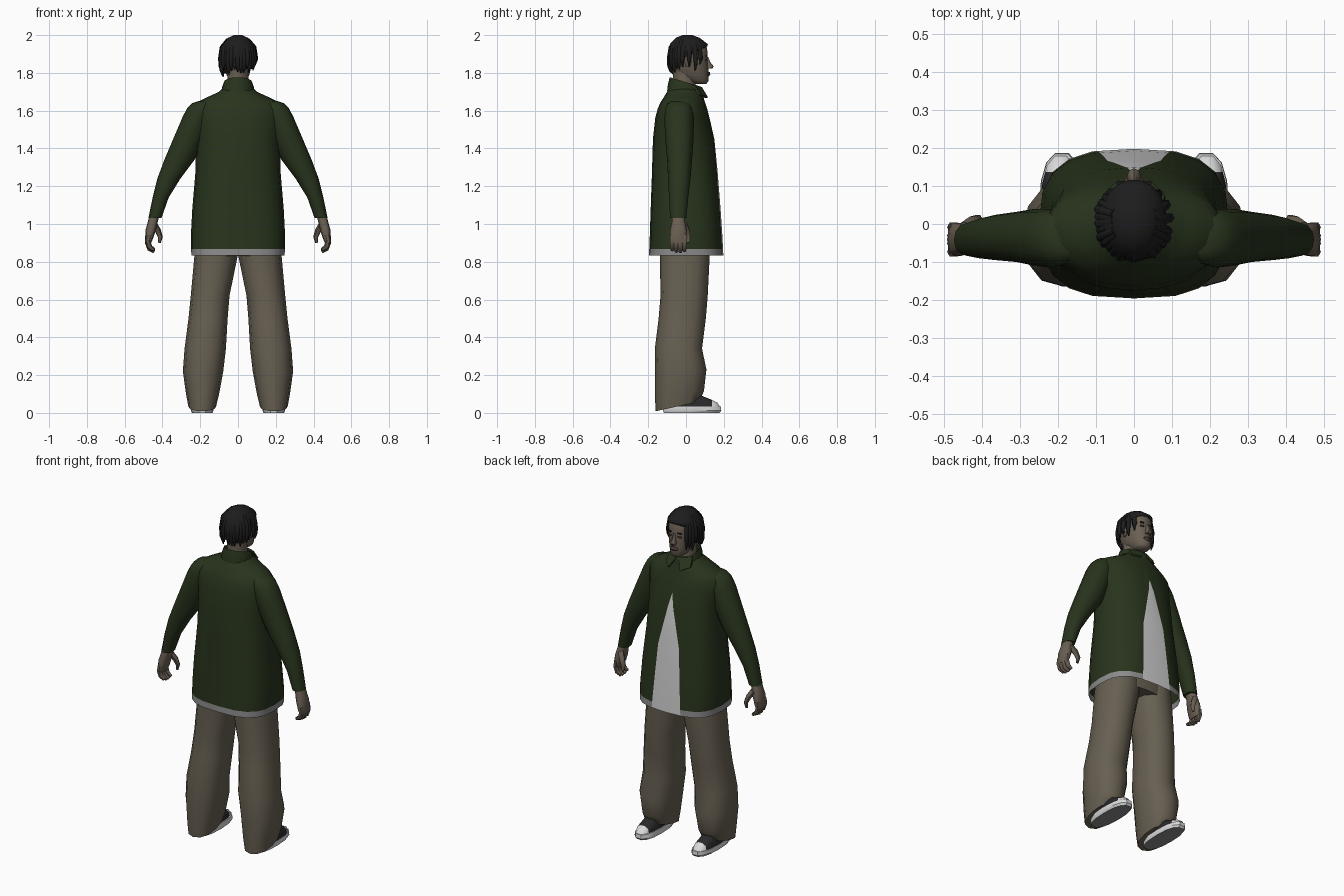
import bpy, bmesh, math, random
from mathutils import Vector

random.seed(4)


def material(name, r, g, b):
    m = bpy.data.materials.new(name)
    m.diffuse_color = (r, g, b, 1)
    return m


GREEN = material("jacket green", 0.021, 0.034, 0.012)
WHITE = material("shirt white", 0.62, 0.62, 0.63)
GREY = material("hem grey", 0.26, 0.26, 0.26)
KHAKI = material("trouser khaki", 0.135, 0.115, 0.083)
SKIN = material("skin brown", 0.145, 0.115, 0.086)
HAIR = material("hair black", 0.012, 0.012, 0.013)
DARK = material("shoe black", 0.022, 0.022, 0.024)
RUBBER = material("shoe white", 0.70, 0.70, 0.70)
LIP = material("lip brown", 0.08, 0.055, 0.043)


def finish(name, bm, mats, angle=45):
    bmesh.ops.recalc_face_normals(bm, faces=bm.faces)
    me = bpy.data.meshes.new(name)
    bm.to_mesh(me)
    bm.free()
    ob = bpy.data.objects.new(name, me)
    bpy.context.collection.objects.link(ob)
    for m in mats:
        me.materials.append(m)
    bpy.ops.object.select_all(action='DESELECT')
    ob.select_set(True)
    bpy.context.view_layer.objects.active = ob
    bpy.ops.object.shade_smooth_by_angle(angle=math.radians(angle))
    return ob


def bridge(bm, rings, caps):
    n = len(rings[0])
    for a, b in zip(rings, rings[1:]):
        for i in range(n):
            j = (i + 1) % n
            bm.faces.new((a[i], a[j], b[j], b[i]))
    if caps[0]:
        bm.faces.new(rings[0])
    if caps[1]:
        bm.faces.new(rings[-1])


def loft(rings, sides=16, n=2.4, side=1, caps=(True, True), bm=None):
    """Stack of rounded sections: z, x0, x1, y0, y1, optional exponent and forward tilt."""
    bm = bm or bmesh.new()
    loops = []
    for z, x0, x1, y0, y1, *opt in rings:
        e = 2 / (opt[0] if opt else n)
        tilt = opt[1] if len(opt) > 1 else 0
        loop = []
        for i in range(sides):
            a = math.tau * i / sides
            c, s = math.cos(a), math.sin(a)
            u, v = (math.copysign(abs(t) ** e, t) for t in (c, s))
            loop.append(bm.verts.new((side * ((x0 + x1) / 2 + u * (x1 - x0) / 2),
                                      (y0 + y1) / 2 + v * (y1 - y0) / 2, z + tilt * v)))
        loops.append(loop)
    bridge(bm, loops, caps)
    return bm


def tube(bm, path, radii, sides=6):
    """Tapered tube through a few points."""
    pts = [Vector(p) for p in path]
    loops = []
    for k, p in enumerate(pts):
        d = (pts[min(k + 1, len(pts) - 1)] - pts[max(k - 1, 0)]).normalized()
        u = d.cross(Vector((0, 1, 0.01))).normalized()
        v = d.cross(u)
        loops.append([bm.verts.new(p + radii[k] * (u * math.cos(math.tau * i / sides)
                      + v * math.sin(math.tau * i / sides))) for i in range(sides)])
    bridge(bm, loops, (True, True))


def cut(bm, co, no, front_only=False):
    faces = [f for f in bm.faces if not front_only or f.calc_center_median().y > 0.03]
    geom = set(faces)
    for f in faces:
        geom.update(f.edges)
        geom.update(f.verts)
    bmesh.ops.bisect_plane(bm, geom=list(geom), plane_co=co, plane_no=no, dist=1e-5)


# Torso: jacket with a leaf-shaped shirt opening at the front and a shirt hem
body = [(0.832, 0.247, -0.196, 0.198, 2.9), (0.93, 0.25, -0.192, 0.193, 2.8),
        (1.08, 0.242, -0.187, 0.183, 2.7), (1.28, 0.225, -0.18, 0.167, 2.5),
        (1.45, 0.222, -0.175, 0.15, 2.3), (1.56, 0.235, -0.163, 0.125, 2.15),
        (1.61, 0.238, -0.15, 0.112, 2.1), (1.645, 0.215, -0.135, 0.10, 2),
        (1.675, 0.155, -0.115, 0.092, 2), (1.70, 0.10, -0.10, 0.085, 2),
        (1.725, 0.075, -0.085, 0.07, 2)]
bm = loft([(z, -w, w, a, b, e) for z, w, a, b, e in body], 20, caps=(False, True))
HEM = 0.868
OPENING = ((0, 1.53, 0.226), (0.07, 1.22, 0.068))   # half width, height, slope
cut(bm, (0, 0, HEM), (0, 0, 1))
for x, z, slope in OPENING:
    for s in (1, -1):
        cut(bm, (s * x, 0, z), (s, 0, slope), True)
for f in bm.faces:
    c = f.calc_center_median()
    if c.y > 0.03 and all(abs(c.x) < x + slope * (z - c.z) for x, z, slope in OPENING):
        f.material_index = 1
    elif c.z < HEM:
        f.material_index = 2
finish("jacket_and_shirt", bm, [GREEN, WHITE, GREY], 60)

# Collar band and two folded points
bm = loft([(1.695, -0.09, 0.09, -0.10, 0.09, 2, -0.008),
           (1.725, -0.084, 0.084, -0.096, 0.087, 2, -0.015),
           (1.752, -0.074, 0.074, -0.086, 0.078, 2, -0.025),
           (1.74, -0.062, 0.062, -0.073, 0.066, 2, -0.025)], caps=(False, False))
for s in (1, -1):
    top = [(0.008, 0.084, 1.725), (0.075, 0.045, 1.738), (0.082, 0.078, 1.685), (0.04, 0.117, 1.67)]
    outer = [bm.verts.new((s * x, y, z)) for x, y, z in top]
    inner = [bm.verts.new((s * x, y - 0.012, z - 0.004)) for x, y, z in top]
    bridge(bm, [outer, inner], (True, True))
finish("collar", bm, [GREEN])

# Hips join the trouser legs
finish("trouser_hips", loft([(0.83, -0.225, 0.225, -0.135, 0.12),
                             (0.95, -0.215, 0.215, -0.14, 0.125)]), [KHAKI])

for s, tag in ((1, "right"), (-1, "left")):
    # Sleeve, rounded over at the shoulder
    arm = [(1.652, 0.13, 0.205, -0.075, 0.0), (1.64, 0.125, 0.242, -0.095, 0.022),
           (1.615, 0.125, 0.268, -0.108, 0.034), (1.57, 0.14, 0.292, -0.115, 0.04),
           (1.45, 0.18, 0.343, -0.11, 0.04), (1.34, 0.23, 0.39, -0.10, 0.032),
           (1.24, 0.305, 0.427, -0.095, 0.024), (1.14, 0.367, 0.452, -0.09, 0.012),
           (1.032, 0.405, 0.474, -0.084, 0.002)]
    finish(tag + "_sleeve", loft(arm, 12, 2.1, s), [GREEN], 60)

    # Hand with curled fingers and thumb
    bm = loft([(1.06, 0.412, 0.464, -0.074, -0.01), (1.01, 0.425, 0.478, -0.076, -0.004),
               (0.97, 0.434, 0.489, -0.085, 0.004), (0.925, 0.449, 0.492, -0.086, 0.004),
               (0.90, 0.46, 0.49, -0.082, 0.0)], 10, 2.6, s)
    for k in range(4):
        y = -0.073 + 0.0215 * k
        drop = (0.01, 0.002, 0, 0.005)[k]
        tube(bm, [(s * 0.472, y, 0.94), (s * 0.478, y, 0.90 + drop), (s * 0.467, y, 0.868 + drop),
                  (s * 0.443, y, 0.853 + drop)], [0.015, 0.0145, 0.0135, 0.009])
    tube(bm, [(s * 0.445, -0.01, 1.0), (s * 0.424, 0.006, 0.965), (s * 0.411, 0.012, 0.93),
              (s * 0.417, 0.012, 0.90)], [0.017, 0.016, 0.013, 0.008])
    finish(tag + "_hand", bm, [SKIN], 60)

    # Baggy trouser leg, hem raised at the front
    leg = [(0.90, 0.0, 0.22, -0.14, 0.125), (0.82, 0.004, 0.232, -0.138, 0.125),
           (0.62, 0.045, 0.25, -0.135, 0.115), (0.50, 0.055, 0.262, -0.145, 0.105),
           (0.34, 0.064, 0.283, -0.165, 0.085), (0.22, 0.078, 0.292, -0.165, 0.108, 2.3, 0.01),
           (0.10, 0.10, 0.275, -0.165, 0.095, 2.3, 0.015), (0.034, 0.116, 0.263, -0.16, 0.07, 2.3, 0.025)]
    finish(tag + "_trouser_leg", loft(leg, 12, 2.3, s), [KHAKI], 60)

    # Shoe: rubber sole, black upper, white toe cap
    bm = loft([(0.0, 0.135, 0.243, -0.12, 0.18), (0.012, 0.13, 0.25, -0.125, 0.19),
               (0.034, 0.135, 0.248, -0.12, 0.188)], 14, 2.5, s)
    for f in bm.faces:
        f.material_index = int(f.calc_center_median().z < 0.003)
    finish(tag + "_sole", bm, [RUBBER, GREY], 35)
    bm = loft([(0.032, 0.14, 0.246, -0.12, 0.184), (0.055, 0.142, 0.244, -0.12, 0.168),
               (0.075, 0.148, 0.238, -0.11, 0.125), (0.10, 0.155, 0.23, -0.10, 0.06)], 14, 2.4, s)
    cut(bm, (0, 0.137, 0), (0, 1, 0))
    for f in bm.faces:
        f.material_index = int(f.calc_center_median().y > 0.137)
    finish(tag + "_shoe_upper", bm, [DARK, RUBBER], 60)

    # Eye, brow and ear
    for name, z, h, mat in (("eye", 1.868, 0.004, LIP), ("brow", 1.89, 0.003, HAIR)):
        bm = loft([(z - h, s * 0.034 - 0.014, s * 0.034 + 0.014, 0.104, 0.1135),
                   (z + h, s * 0.034 - 0.014, s * 0.034 + 0.014, 0.104, 0.1135)], 8)
        finish(tag + "_" + name, bm, [mat])
    finish(tag + "_ear", loft([(1.83, 0.066, 0.08, 0.0, 0.02), (1.86, 0.068, 0.09, -0.008, 0.028),
                               (1.885, 0.068, 0.086, -0.005, 0.025)], 8, 2, s), [SKIN])

# Neck and head
finish("neck", loft([(1.68, -0.062, 0.062, -0.07, 0.06), (1.74, -0.056, 0.056, -0.067, 0.052),
                     (1.82, -0.056, 0.056, -0.072, 0.06)], 14, 2), [SKIN])
finish("head", loft([(1.742, -0.028, 0.028, 0.05, 0.108), (1.757, -0.045, 0.045, 0.0, 0.119),
                     (1.79, -0.06, 0.06, -0.055, 0.119), (1.83, -0.07, 0.07, -0.08, 0.118),
                     (1.88, -0.075, 0.075, -0.088, 0.114), (1.93, -0.074, 0.074, -0.085, 0.112),
                     (1.965, -0.06, 0.06, -0.065, 0.09), (1.985, -0.03, 0.03, -0.03, 0.05)],
                    16, 2.2), [SKIN], 60)
finish("nose", loft([(1.822, -0.018, 0.018, 0.105, 0.138), (1.834, -0.019, 0.019, 0.10, 0.147),
                     (1.855, -0.01, 0.01, 0.10, 0.13), (1.885, -0.007, 0.007, 0.10, 0.117)], 8, 2), [SKIN])
finish("lips", loft([(1.782, -0.02, 0.02, 0.10, 0.122), (1.793, -0.026, 0.026, 0.10, 0.129),
                     (1.806, -0.018, 0.018, 0.10, 0.125)], 8, 2), [LIP])

# Hair cap, low at the back and high over the forehead
finish("hair_cap", loft([(1.887, -0.083, 0.083, -0.094, 0.115, 2.1, 0.055),
                         (1.928, -0.087, 0.087, -0.097, 0.117, 2.1, 0.025),
                         (1.958, -0.077, 0.077, -0.086, 0.103, 2.1, 0.005),
                         (1.985, -0.054, 0.054, -0.056, 0.074, 2),
                         (2.0, -0.022, 0.022, -0.02, 0.035, 2)], 18), [HAIR], 60)

# Tapered locks around the back and sides, sparser beside the face
bm = bmesh.new()
COUNT = 27
for i in range(COUNT):
    a = math.radians(-228 + 274 * i / (COUNT - 1))
    c, d = math.cos(a), math.sin(a)
    beside = c > 0 and d > -0.35
    if beside and i % 2:
        continue
    tip = (1.832 if beside else 1.802) + random.uniform(-0.026, 0.022)
    out = random.uniform(-0.003, 0.005)

    def at(r, z):
        return ((r + out) * 0.95 * c, 0.01 + (r + out) * d, z)
    tube(bm, [at(0.055, 1.975), at(0.088, 1.935), at(0.098, 1.875), at(0.098, tip + 0.03), at(0.092, tip)],
         [0.011, 0.014, 0.0135, 0.010, 0.003])
finish("hair_locks", bm, [HAIR], 60)
